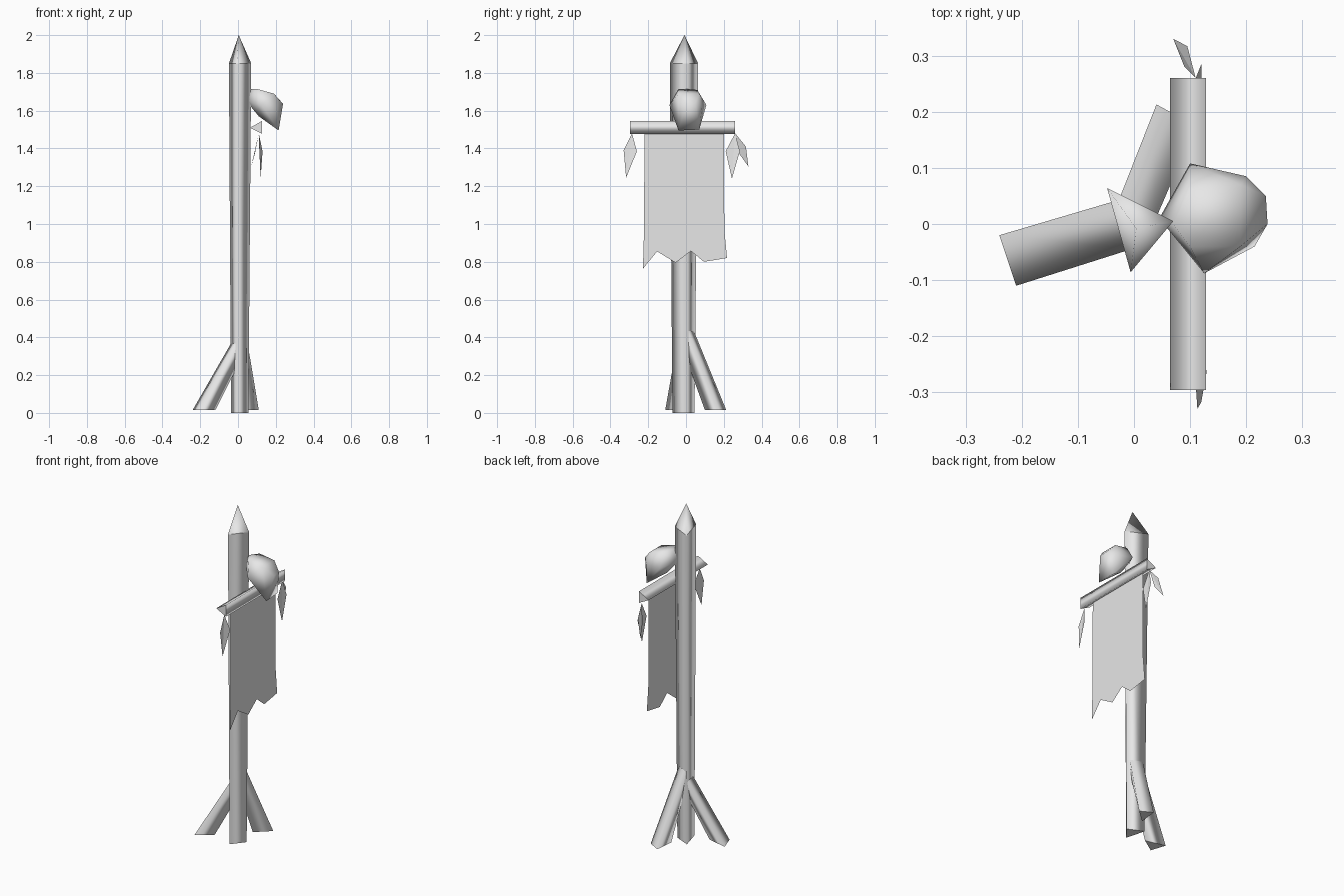
import bpy, bmesh
from mathutils import Vector

if "Cube" in bpy.data.objects:
    bpy.data.objects.remove(bpy.data.objects["Cube"])

grey = bpy.data.materials.new("plain_grey")
grey.diffuse_color = (0.8, 0.8, 0.8, 1)
grey.use_nodes = True
grey.node_tree.nodes["Principled BSDF"].inputs["Base Color"].default_value = grey.diffuse_color


def finish(name, bm):
    bmesh.ops.recalc_face_normals(bm, faces=bm.faces)
    me = bpy.data.meshes.new(name)
    bm.to_mesh(me)
    bm.free()
    me.materials.append(grey)
    ob = bpy.data.objects.new(name, me)
    bpy.context.collection.objects.link(ob)
    return ob


def loft(name, rings, tip=None):
    """Three-sided post through a list of rings, with smooth sides and flat ends."""
    bm = bmesh.new()
    loops = [[bm.verts.new(p) for p in ring] for ring in rings]
    n = len(loops[0])
    for a, b in zip(loops, loops[1:]):
        for i in range(n):
            j = (i + 1) % n
            bm.faces.new((a[i], a[j], b[j], b[i])).smooth = True
    ends = [loops[0]]
    bm.faces.new(loops[0])
    if tip:
        apex = bm.verts.new(tip)
        for i in range(n):
            bm.faces.new((loops[-1][i], loops[-1][(i + 1) % n], apex)).smooth = True
    else:
        bm.faces.new(loops[-1])
    ends.append(loops[-1])
    # crisp rims at both ends
    for ring in ends:
        for i in range(n):
            bm.edges.get((ring[i], ring[(i + 1) % n])).smooth = False
    return finish(name, bm)


def sheet(name, points):
    bm = bmesh.new()
    bm.faces.new([bm.verts.new(p) for p in points])
    return finish(name, bm)


# Tapered pole with a sharpened top
foot = [(-0.037, 0.045), (0.055, 0.003), (-0.005, -0.072)]
head = [(-0.048, 0.064), (0.07, 0.005), (-0.006, -0.086)]
loft("pole", [[(x, y, 0) for x, y in foot], [(x, y, 1.85) for x, y in head]],
     tip=(0.004, -0.008, 2.0))

# Two leaning braces
loft("left_brace", [
    [(-0.24, -0.02, 0.015), (-0.21, -0.11, 0.015), (-0.12, -0.05, 0.015)],
    [(-0.03, 0.042, 0.38), (-0.005, -0.045, 0.38), (0.04, 0.0, 0.33)]])
loft("back_brace", [
    [(0.04, 0.213, 0.015), (0.11, 0.175, 0.015), (0.027, 0.1, 0.015)],
    [(-0.03, 0.035, 0.45), (0.037, 0.005, 0.45), (0.0, -0.04, 0.4)]])

# Crossbar
loft("crossbar", [[(0.064, y, 1.51), (0.128, y, 1.546), (0.128, y, 1.477)]
                  for y in (-0.296, 0.26)])

# Skull-like lump in front of the pole
bm = bmesh.new()
for p in [(0.045, 0.01, 1.65), (0.07, 0.0, 1.715), (0.10, -0.04, 1.715),
          (0.10, 0.06, 1.71), (0.10, 0.108, 1.63), (0.125, -0.088, 1.63),
          (0.19, -0.04, 1.69), (0.19, 0.07, 1.69), (0.20, 0.085, 1.62),
          (0.235, 0.05, 1.64), (0.238, 0.0, 1.635), (0.21, 0.07, 1.5),
          (0.215, -0.04, 1.495), (0.11, 0.02, 1.57)]:
    bm.verts.new(p)
bmesh.ops.convex_hull(bm, input=bm.verts)
for f in bm.faces:
    f.smooth = True
finish("skull", bm)

# Ragged banner
sheet("banner", [(0.106, y, z) for y, z in [
    (-0.22, 1.49), (-0.222, 0.97), (-0.228, 0.763), (-0.153, 0.855),
    (-0.055, 0.795), (0.026, 0.857), (0.095, 0.8), (0.217, 0.82),
    (0.203, 0.97), (0.2, 1.49)]])

# Hanging feathers, each folded along its length
feathers = {
    "front_feather": [(0.11, -0.286, 1.48), (0.13, -0.26, 1.385),
                      (0.12, -0.317, 1.245), (0.113, -0.33, 1.39)],
    "back_feather": [(0.11, 0.26, 1.48), (0.12, 0.285, 1.385),
                     (0.12, 0.243, 1.24), (0.113, 0.21, 1.385)],
    "outer_feather": [(0.11, 0.26, 1.48), (0.095, 0.317, 1.41),
                      (0.07, 0.33, 1.305), (0.09, 0.28, 1.375)],
}
for name, pts in feathers.items():
    bm = bmesh.new()
    v = [bm.verts.new(Vector(p)) for p in pts]
    bm.faces.new((v[0], v[1], v[2]))
    bm.faces.new((v[0], v[2], v[3]))
    finish(name, bm)
